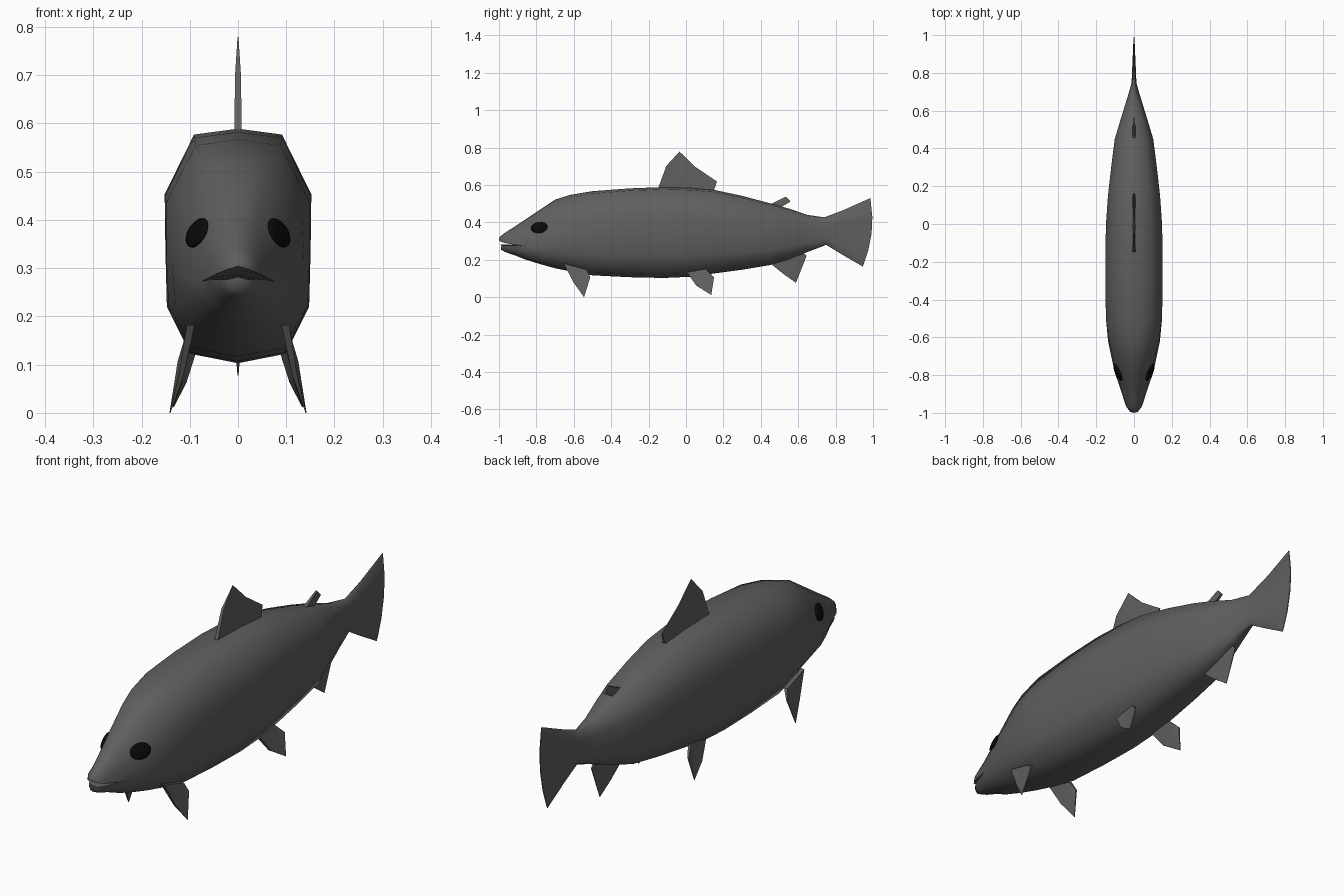
import bpy, bmesh, math
from mathutils import Vector, Matrix
from mathutils.bvhtree import BVHTree

if "Cube" in bpy.data.objects:
    bpy.data.objects.remove(bpy.data.objects["Cube"])


def material(name, value):
    m = bpy.data.materials.new(name)
    m.diffuse_color = (value, value, value, 1)
    m.use_nodes = True
    m.node_tree.nodes["Principled BSDF"].inputs["Base Color"].default_value = m.diffuse_color
    return m


skin = material("dark_grey_skin", 0.115)
black = material("black_eye", 0.003)


def finish(name, bm, mat, angle=65):
    bmesh.ops.recalc_face_normals(bm, faces=bm.faces)
    me = bpy.data.meshes.new(name)
    bm.to_mesh(me)
    bm.free()
    me.materials.append(mat)
    me.shade_smooth()
    me.set_sharp_from_angle(angle=math.radians(angle))
    ob = bpy.data.objects.new(name, me)
    bpy.context.collection.objects.link(ob)
    return ob


def loft(bm, rings, caps=(False, False)):
    rows = [[bm.verts.new(p) for p in r] for r in rings]
    n = len(rows[0])
    for a, b in zip(rows, rows[1:]):
        for i in range(n):
            j = (i + 1) % n
            bm.faces.new((a[i], a[j], b[j], b[i]))
    for use, row in zip(caps, (rows[0], rows[-1])):
        if use:
            bm.faces.new(row)


def mirrored(half):
    # half runs from the top centre to the bottom centre
    return half + [(-x, y, z) for x, y, z in half[-2:0:-1]]


# Half cross-sections as (height, width) fractions; index 3 is the mouth line
TRUNK = [(1, 0), (.975, .6), (.72, 1), (.48, .99), (.24, .97), (.04, .65), (0, 0)]
HEAD = [(1, 0), (.94, .48), (.62, .9), (.33, 1), (.18, .9), (.03, .5), (0, 0)]


def section(yt, yb, top, bot, w, k, bulge=0):
    half = []
    for (fb, wb), (fh, wh) in zip(TRUNK, HEAD):
        f, g = fb + (fh - fb) * k, wb + (wh - wb) * k
        y = yb + (yt - yb) * f + bulge * 4 * f * (1 - f)
        half.append((w * g, y, bot + (top - bot) * f))
    return half


# Body and tail: y at top, y at bottom, top z, bottom z, half width, head blend
STATIONS = [
    (-.86, -.86, .418, .205, .076, 1), (-.79, -.79, .465, .183, .101, 1),
    (-.70, -.70, .525, .158, .121, .75), (-.62, -.62, .550, .142, .138, .4),
    (-.50, -.50, .570, .120, .150, .1), (-.30, -.30, .585, .110, .152, 0),
    (-.12, -.12, .592, .106, .152, 0), (.02, .02, .588, .112, .147, 0),
    (.15, .15, .577, .130, .138, 0), (.30, .30, .545, .150, .121, 0),
    (.45, .45, .505, .175, .102, 0), (.55, .55, .477, .205, .072, 0),
    (.65, .65, .443, .245, .041, 0), (.74, .75, .430, .283, .013, 0),
    (.84, .84, .468, .228, .009, 0), (.985, .945, .533, .167, .002, 0, .028),
]
bm = bmesh.new()
loft(bm, [mirrored(section(*s)) for s in STATIONS], (False, True))

# Jaws continue the upper and lower halves of the first body section
root = section(*STATIONS[0])
palate = (0, root[3][1], root[3][2] + .010)


def jaw(upper, steps):
    pts = HEAD[:4] if upper else HEAD[3:]
    lo, hi = pts[-1][0], pts[0][0]
    first = root[:4] + [palate] if upper else [palate] + root[3:]
    rings = [mirrored(first)]
    for y, top, bot, w in steps:
        half = []
        for f, g in pts:
            t = (f - lo) / (hi - lo)
            x = w * g
            # snout is rounded in plan
            half.append((x, y + x * .25, bot + (top - bot) * t))
        edge = bot if upper else top
        mid = (0, y, edge + .006)
        half = half + [mid] if upper else [mid] + half
        rings.append(mirrored(half))
    loft(bm, rings, (False, True))


jaw(True, [(-.925, .375, .283, .060), (-.975, .343, .292, .043), (-1.0, .322, .301, .020)])
jaw(False, [(-.915, .279, .227, .060), (-.965, .279, .244, .041), (-.992, .279, .258, .020)])
bmesh.ops.remove_doubles(bm, verts=bm.verts, dist=.0005)
bmesh.ops.recalc_face_normals(bm, faces=bm.faces)
tree = BVHTree.FromBMesh(bm)
finish("body_and_tail", bm, skin)

# Eyes: flattened discs seated on the sides of the head
hit, normal, _, _ = tree.ray_cast(Vector((.5, -.785, .376)), Vector((-1, 0, 0)))
for side, label in ((1, "right"), (-1, "left")):
    pos = Vector((hit.x * side, hit.y, hit.z))
    nrm = Vector((normal.x * side, normal.y, normal.z))
    bm = bmesh.new()
    bmesh.ops.create_uvsphere(bm, u_segments=20, v_segments=10, radius=1)
    bm.transform(Matrix.Translation(pos) @ nrm.to_track_quat('Z', 'Y').to_matrix().to_4x4()
                 @ Matrix.Diagonal((.048, .033, .011, 1)))
    finish(label + "_eye", bm, black)


# Fins: outline points (x, y, z, half thickness), tapering to thin tips
def fin(name, outline, side=1):
    bm = bmesh.new()
    a = [bm.verts.new(((x + t) * side, y, z)) for x, y, z, t in outline]
    b = [bm.verts.new(((x - t) * side, y, z)) for x, y, z, t in outline]
    bm.faces.new(a)
    bm.faces.new(b)
    for i in range(len(a)):
        j = (i + 1) % len(a)
        bm.faces.new((a[i], a[j], b[j], b[i]))
    bmesh.ops.triangulate(bm, faces=[f for f in bm.faces if len(f.verts) > 4])
    finish(name, bm, skin, 40)


fin("dorsal_fin", [(0, -.155, .57, .008), (0, -.105, .705, .006), (0, -.035, .782, .001),
                   (0, .05, .70, .003), (0, .165, .622, .002), (0, .145, .56, .008)])
fin("adipose_fin", [(0, .43, .49, .008), (0, .535, .541, .004), (0, .56, .515, .004),
                    (0, .50, .48, .008)])
fin("anal_fin", [(0, .43, .20, .008), (0, .52, .128, .005), (0, .588, .08, .001),
                 (0, .645, .225, .002), (0, .60, .26, .008)])
for side, label in ((1, "right"), (-1, "left")):
    fin(label + "_pectoral_fin",
        [(.098, -.655, .185, .008), (.118, -.60, .08, .005), (.141, -.545, .003, .001),
         (.122, -.512, .11, .003), (.105, -.53, .15, .008)], side)
    fin(label + "_pelvic_fin",
        [(.088, -.005, .15, .008), (.112, .055, .065, .005), (.134, .135, .015, .001),
         (.115, .15, .11, .003), (.088, .10, .16, .008)], side)

# Rest the lowest fin tips on the ground plane
for ob in bpy.context.collection.objects:
    ob.location.z = -.003
